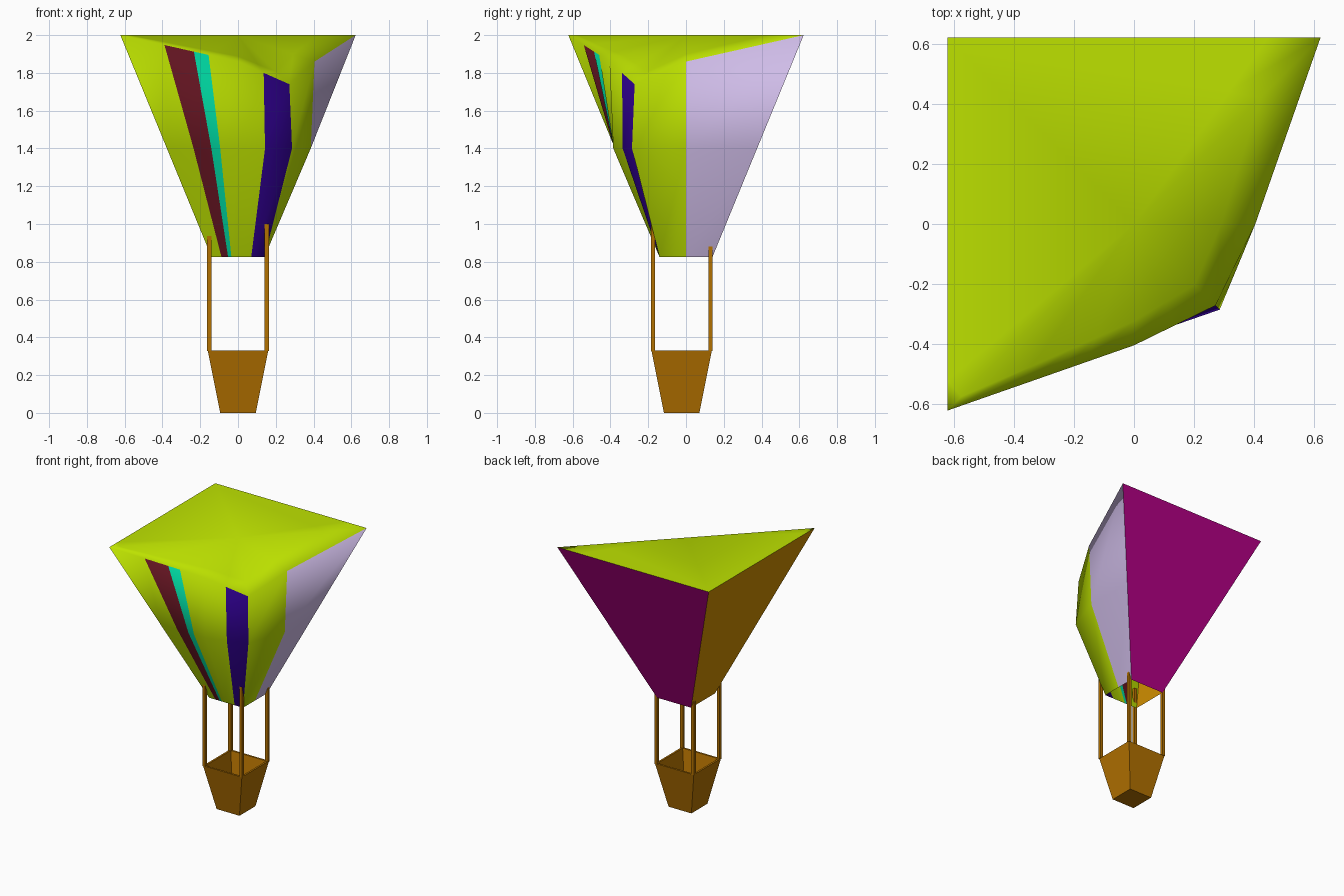
import bpy, bmesh
from mathutils import Vector

cube = bpy.data.objects.get("Cube")
if cube:
    bpy.data.objects.remove(cube, do_unlink=True)


def material(name, rgb):
    m = bpy.data.materials.new(name)
    m.use_nodes = True
    m.diffuse_color = (*rgb, 1)
    m.node_tree.nodes["Principled BSDF"].inputs["Base Color"].default_value = (*rgb, 1)
    return m


palette = {
    "lime": (.51, .76, 0),
    "maroon": (.14, .008, .017),
    "teal": (0, .73, .38),
    "indigo": (.027, 0, .26),
    "lavender": (.62, .5, .8),
    "magenta": (.48, 0, .25),
    "amber": (.65, .28, 0),
    "brown": (.45, .165, 0),
}
names = list(palette)
mats = {n: material(n, c) for n, c in palette.items()}


def finish(name, bm, colours):
    mesh = bpy.data.meshes.new(name)
    bm.to_mesh(mesh)
    bm.free()
    for c in colours:
        mesh.materials.append(mats[c])
    obj = bpy.data.objects.new(name, mesh)
    bpy.context.collection.objects.link(obj)
    return obj


# Envelope ribs: points at the mouth, the waist and the rim
MOUTH, WAIST, RIM = .825, 1.4, 2.0


def straight_rib(sx, sy):
    lo, hi = .14, .623
    mid = lo + (hi - lo) * (WAIST - MOUTH) / (RIM - MOUTH)
    return [Vector((sx * r, sy * r, z)) for r, z in ((lo, MOUTH), (mid, WAIST), (hi, RIM))]


def bulged_rib(sx, sy, radii, rim):
    return [Vector((sx * r, sy * r, z)) for r, z in zip(radii, (MOUTH, WAIST, rim))]


back_left = straight_rib(-1, 1)
front_left = straight_rib(-1, -1)
back_right = straight_rib(1, 1)
front_mid = bulged_rib(0, -1, (.14, .385, .405), 1.86)
right_mid = bulged_rib(1, 0, (.14, .385, .405), 1.86)
front_right = bulged_rib(1, -1, (.14, .286, .272), 1.74)

# Panels: start rib, end rib, and (start fraction, colour) strips
panels = [
    (back_left, front_left, [(0, "amber"), (.92, "amber")]),
    (front_left, front_mid, [(0, "lime"), (.375, "maroon"), (.625, "teal"), (.75, "lime")]),
    (front_mid, front_right, [(0, "lime"), (.5, "indigo")]),
    (front_right, right_mid, [(0, "lime")]),
    (right_mid, back_right, [(0, "lavender")]),
    (back_right, back_left, [(0, "magenta"), (.14, "magenta")]),
]

bm = bmesh.new()
columns, strip_colours = [], []
for start, end, strips in panels:
    for t, colour in strips:
        columns.append([bm.verts.new(a.lerp(b, t)) for a, b in zip(start, end)])
        strip_colours.append(colour)

# Crown: an inner ring, wider towards the right, and a centre point close the top
centre = Vector((0, 0, RIM))
inner = [bm.verts.new(centre.lerp(col[-1].co, .8 - .2 * col[-1].co.x)) for col in columns]
peak = bm.verts.new(centre)
count = len(columns)
for i, colour in enumerate(strip_colours):
    j = (i + 1) % count
    a, b = columns[i], columns[j]
    for k in range(2):
        face = bm.faces.new((a[k], b[k], b[k + 1], a[k + 1]))
        face.material_index = names.index(colour)
    bm.faces.new((a[2], b[2], inner[j], inner[i]))
    bm.faces.new((inner[i], inner[j], peak))
bm.normal_update()

# Smooth cloth, with crisp seams around the amber and magenta sides
crisp = {names.index("amber"), names.index("magenta")}
for face in bm.faces:
    face.smooth = True
for edge in bm.edges:
    ids = {f.material_index for f in edge.link_faces}
    edge.smooth = not (len(ids) > 1 and ids & crisp)
finish("envelope", bm, names)

# Basket: tapered open box with thin walls
BASKET_Y = -.023
bm = bmesh.new()
corners = ((-1, -1), (1, -1), (1, 1), (-1, 1))
loops = []
for r, z in ((.094, 0), (.16, .33), (.146, .33), (.084, .012)):
    loops.append([bm.verts.new((sx * r, BASKET_Y + sy * r, z)) for sx, sy in corners])
for lower, upper in zip(loops, loops[1:]):
    for i in range(4):
        j = (i + 1) % 4
        bm.faces.new((lower[i], lower[j], upper[j], upper[i]))
bm.faces.new(loops[0][::-1])
bm.faces.new(loops[-1])
finish("basket", bm, ["brown"])

# Square poles joining the basket to the envelope
POLE_TOP, POLE_BASE, POLE_WIDTH = 1.0, .328, .022
for sx, sy in corners:
    bpy.ops.mesh.primitive_cube_add(
        size=1, location=(sx * .152, BASKET_Y + sy * .152, (POLE_TOP + POLE_BASE) / 2))
    pole = bpy.context.object
    pole.scale = (POLE_WIDTH, POLE_WIDTH, POLE_TOP - POLE_BASE)
    pole.name = ("front" if sy < 0 else "back") + ("_left" if sx > 0 else "_right") + "_pole"
    pole.data.materials.append(mats["brown"])
